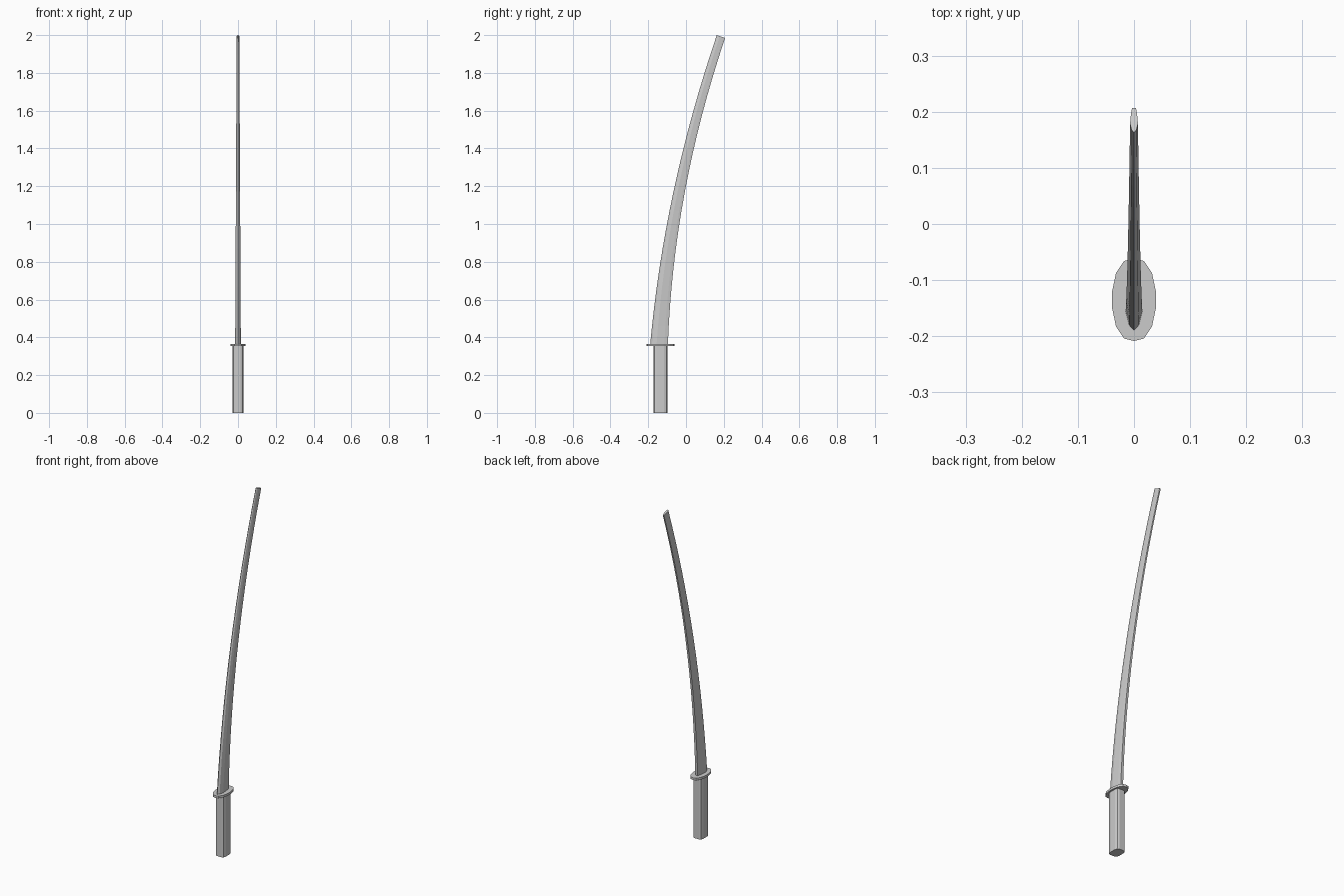
import bpy, bmesh

if "Cube" in bpy.data.objects:
    bpy.data.objects.remove(bpy.data.objects["Cube"])

def loft(name, rings):
    """Skin a closed solid through equal-length rings of points."""
    bm = bmesh.new()
    vs = [[bm.verts.new(p) for p in r] for r in rings]
    n = len(vs[0])
    for a, b in zip(vs, vs[1:]):
        for i in range(n):
            j = (i + 1) % n
            bm.faces.new((a[i], a[j], b[j], b[i]))
    bm.faces.new(vs[0][::-1])
    bm.faces.new(vs[-1])
    bmesh.ops.recalc_face_normals(bm, faces=bm.faces)
    me = bpy.data.meshes.new(name)
    bm.to_mesh(me)
    bm.free()
    ob = bpy.data.objects.new(name, me)
    bpy.context.collection.objects.link(ob)
    return ob

def oval(quarter):
    """Mirror a quarter outline (from +y axis to +x axis) into a full loop."""
    right = quarter + [(x, -y) for x, y in reversed(quarter) if y > 0]
    return right + [(-x, y) for x, y in reversed(right) if x > 0]

def prism(name, outline, z0, z1):
    return loft(name, [[(x, y - 0.135, z) for x, y in outline] for z in (z0, z1)])

# handle: flat-sided grip with chamfered corners
prism("handle", oval([(0.014, 0.0375), (0.024, 0.033), (0.029, 0.018)]), 0, 0.356)

# oval guard
prism("guard", oval([(0, 0.0735), (0.018, 0.069), (0.032, 0.048), (0.039, 0.015)]),
      0.353, 0.366)

# blade: pointed cutting edge, flat spine, gently curved and tapering
section = [(0, 0), (0.6, 0.1), (1, 0.36), (0.75, 0.8), (0.5, 1)]
section += [(-x, f) for x, f in reversed(section) if x > 0]
SEG = 16
rings = []
for k in range(SEG + 1):
    t = k / SEG
    edge_y, edge_z = -0.19 + 0.148 * t + 0.205 * t * t, 0.358 + 1.642 * t
    back_y, back_z = -0.096 + 0.057 * t + 0.246 * t * t, 0.358 + 1.627 * t
    half = 0.015 - 0.008 * t
    rings.append([(x * half, edge_y + (back_y - edge_y) * f,
                   edge_z + (back_z - edge_z) * f) for x, f in section])
loft("blade", rings)
